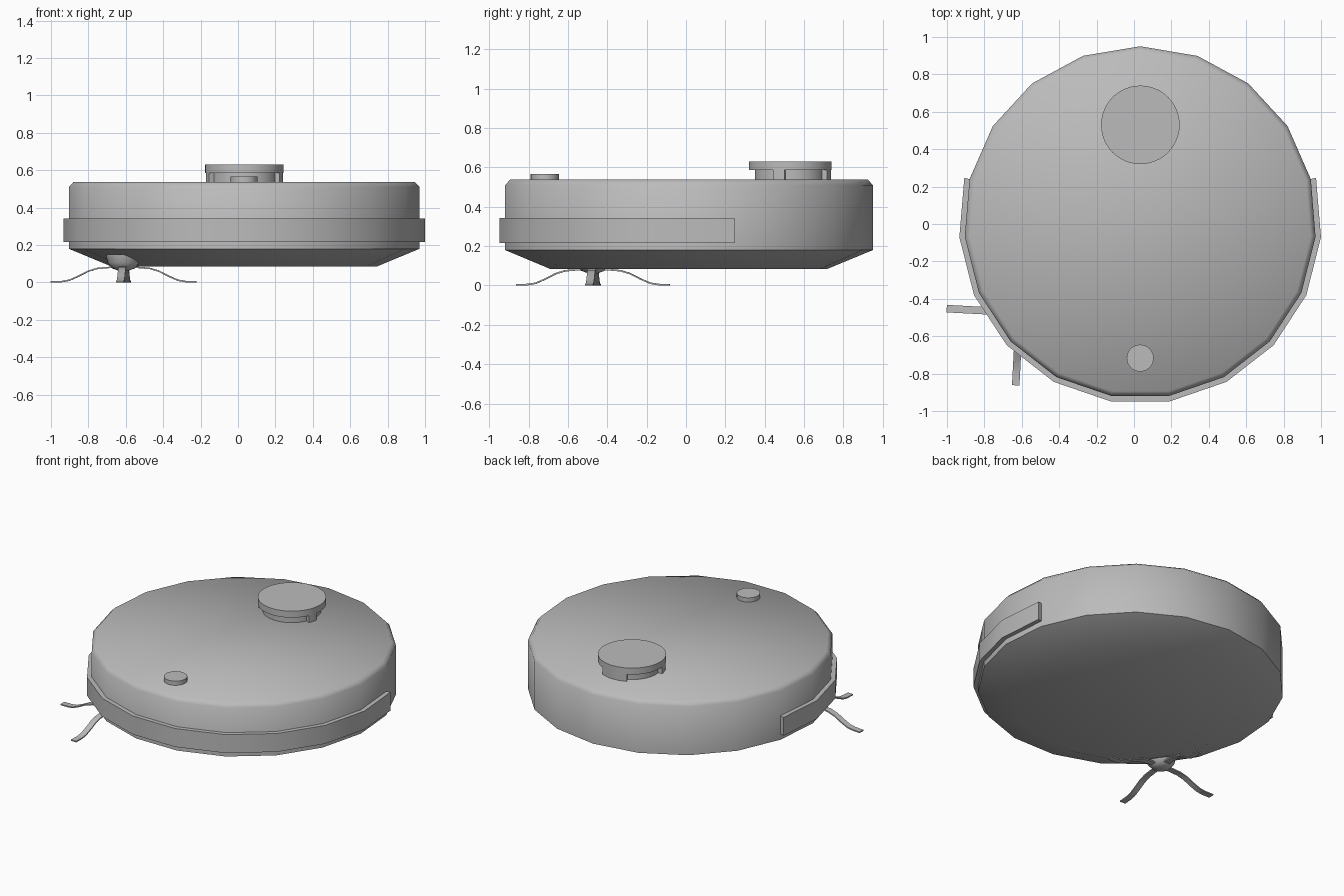
import bpy, bmesh
from math import sin, cos, pi, radians

if "Cube" in bpy.data.objects:
    bpy.data.objects.remove(bpy.data.objects["Cube"])

grey = bpy.data.materials.new("grey plastic")
COLOUR = (0.5, 0.5, 0.5, 1)
grey.diffuse_color = COLOUR
grey.use_nodes = True
grey.node_tree.nodes["Principled BSDF"].inputs["Base Color"].default_value = COLOUR

SIDES = 19
CX, CY = 0.033, 0.009


def finish(bm, name, smooth_angle=None):
    """Turn a bmesh into a named object with the shared material."""
    bmesh.ops.recalc_face_normals(bm, faces=bm.faces[:])
    mesh = bpy.data.meshes.new(name)
    bm.to_mesh(mesh)
    bm.free()
    mesh.materials.append(grey)
    obj = bpy.data.objects.new(name, mesh)
    bpy.context.collection.objects.link(obj)
    if smooth_angle:
        bpy.ops.object.select_all(action="DESELECT")
        obj.select_set(True)
        bpy.context.view_layer.objects.active = obj
        bpy.ops.object.shade_smooth_by_angle(angle=radians(smooth_angle))
    return obj


def lathe(bm, profile, sides, cx, cy):
    """Capped solid of revolution; the first corner points to the back."""
    rings = []
    for r, z in profile:
        ring = []
        for i in range(sides):
            a = pi / 2 + 2 * pi * i / sides
            ring.append(bm.verts.new((cx + r * cos(a), cy + r * sin(a), z)))
        rings.append(ring)
    for low, high in zip(rings, rings[1:]):
        for i in range(sides):
            j = (i + 1) % sides
            bm.faces.new((low[i], low[j], high[j], high[i]))
    bm.faces.new(rings[0][::-1])
    bm.faces.new(rings[-1])


def arc_band(bm, angles, r_in, r_out, z_low, z_high, cx, cy):
    """Solid band of rectangular section that follows the given angles."""
    section = [(r_in, z_low), (r_out, z_low), (r_out, z_high), (r_in, z_high)]
    rings = [[bm.verts.new((cx + r * cos(a), cy + r * sin(a), z)) for r, z in section]
             for a in angles]
    for p, q in zip(rings, rings[1:]):
        for i in range(4):
            j = (i + 1) % 4
            bm.faces.new((p[i], p[j], q[j], q[i]))
    bm.faces.new(rings[0])
    bm.faces.new(rings[-1][::-1])


# Round body: sloped underside, upright wall, chamfered lid edge
bm = bmesh.new()
lathe(bm, [(0.711, 0.085), (0.941, 0.18), (0.941, 0.51), (0.915, 0.538)], SIDES, CX, CY)
body = finish(bm, "body", 60)
# Keep the rim of the flat underside crisp
sharp = body.data.attributes.get("sharp_edge") or body.data.attributes.new("sharp_edge", "BOOLEAN", "EDGE")
for e in body.data.edges:
    if all(body.data.vertices[v].co.z < 0.1 for v in e.vertices):
        sharp.data[e.index].value = True

# Front bumper wraps around the front corners of the body
bm = bmesh.new()
bumper_angles = [pi / 2 + 2 * pi * i / SIDES for i in range(4, SIDES - 3)]
arc_band(bm, bumper_angles, 0.935, 0.97, 0.217, 0.342, CX, CY)
finish(bm, "front_bumper", 30)

# Sensor turret: cap, recessed core and three supports
TX, TY = 0.034, 0.53
bm = bmesh.new()
lathe(bm, [(0.21, 0.586), (0.21, 0.63)], 48, TX, TY)
finish(bm, "turret_cap", 30)
bm = bmesh.new()
lathe(bm, [(0.18, 0.53), (0.18, 0.59)], 48, TX, TY)
finish(bm, "turret_core", 30)
for name, start, end in (("back", 64, 116), ("left", -25, -8), ("right", 188, 205)):
    bm = bmesh.new()
    steps = 6
    arc = [radians(start + (end - start) * i / steps) for i in range(steps + 1)]
    arc_band(bm, arc, 0.17, 0.208, 0.53, 0.588, TX, TY)
    finish(bm, "turret_support_" + name, 30)

# Power button near the front
bm = bmesh.new()
lathe(bm, [(0.072, 0.53), (0.072, 0.567)], 32, CX, -0.717)
finish(bm, "power_button", 30)

# Side brush: hub under the slope and four curved bristle arms
BX, BY = -0.612, -0.473
bm = bmesh.new()
lathe(bm, [(0.025, 0.062), (0.06, 0.075), (0.085, 0.105), (0.095, 0.15)], 24, BX, BY)
finish(bm, "brush_hub", 50)

arm_path = [(0.0, 0.08), (0.08, 0.08), (0.14, 0.075), (0.19, 0.06), (0.24, 0.034),
            (0.29, 0.012), (0.33, 0.005), (0.39, 0.004)]
for k in range(4):
    a = k * pi / 2 - radians(3)
    ux, uy = cos(a), sin(a)
    bm = bmesh.new()
    rings = []
    for d, z in arm_path:
        ring = []
        for side, dz in ((-1, -0.004), (1, -0.004), (1, 0.004), (-1, 0.004)):
            w = 0.02 * side
            ring.append(bm.verts.new((BX + d * ux - w * uy, BY + d * uy + w * ux, z + dz)))
        rings.append(ring)
    for p, q in zip(rings, rings[1:]):
        for i in range(4):
            j = (i + 1) % 4
            bm.faces.new((p[i], p[j], q[j], q[i]))
    bm.faces.new(rings[0])
    bm.faces.new(rings[-1][::-1])
    finish(bm, "brush_arm_%d" % (k + 1), 40)
